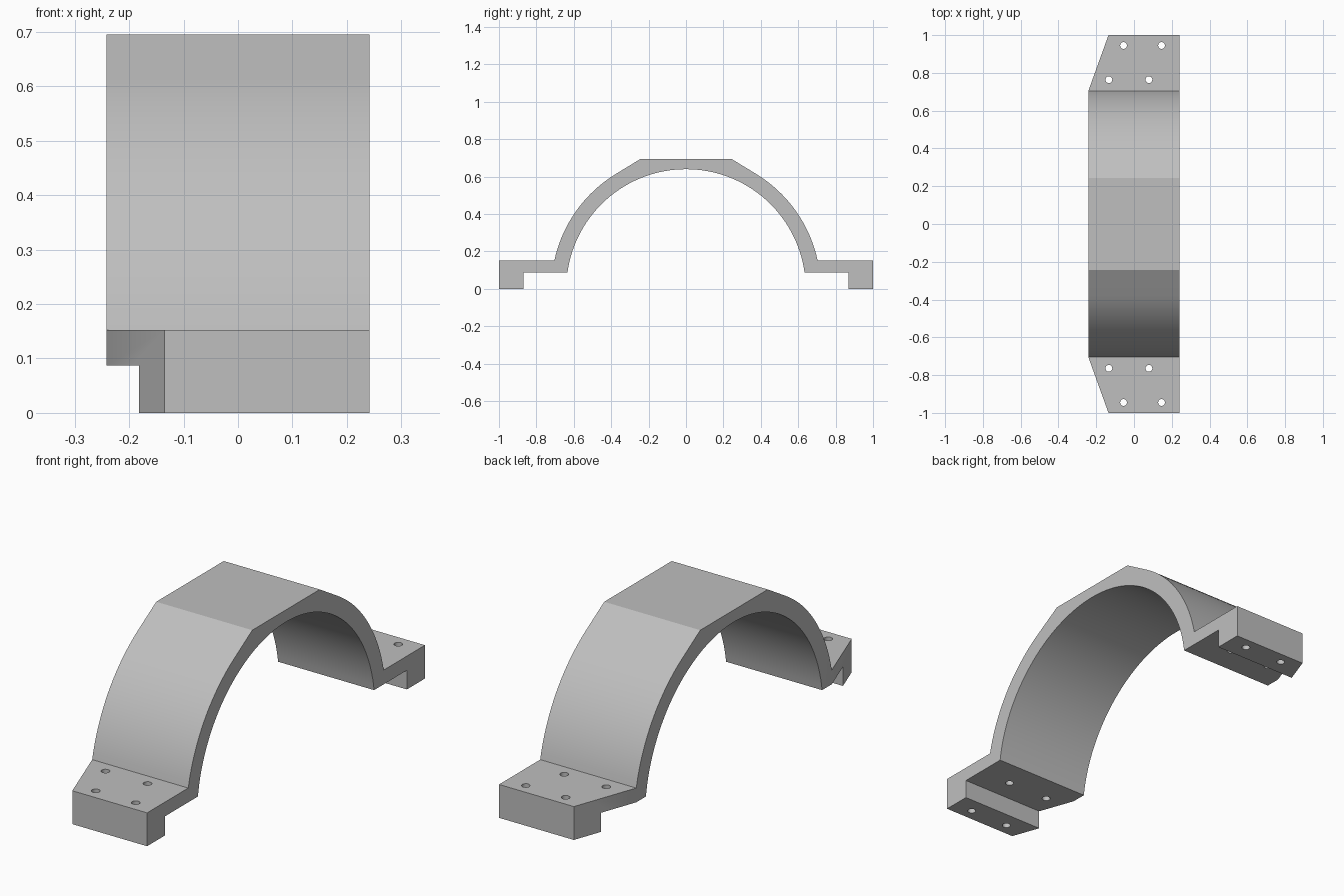
import bpy, bmesh
from math import sin, cos, asin, acos, radians, pi
from mathutils import Matrix

cube = bpy.data.objects.get("Cube")
if cube:
    bpy.data.objects.remove(cube, do_unlink=True)

HALF_W = 0.242                     # half width along x
R_IN, R_OUT = 0.64, 0.72           # arch radii, centred on the ground
TOP = 0.695                        # flat crown height
SHELF_LOW, SHELF_TOP = 0.087, 0.152
LEG_Y = 0.87                       # inner face of the feet
SHOULDER_Y = (R_OUT**2 - SHELF_TOP**2) ** 0.5

grey = bpy.data.materials.new("light grey")
grey.use_nodes = True
colour = (0.52, 0.52, 0.52, 1)
grey.diffuse_color = colour
grey.node_tree.nodes["Principled BSDF"].inputs["Base Color"].default_value = colour


def make_object(name, bm):
    bmesh.ops.recalc_face_normals(bm, faces=bm.faces[:])
    mesh = bpy.data.meshes.new(name)
    bm.to_mesh(mesh)
    bm.free()
    obj = bpy.data.objects.new(name, mesh)
    bpy.context.collection.objects.link(obj)
    return obj


def prism(bm, points, offset):
    """Close the outline into a face and extrude it into a solid."""
    face = bm.faces.new([bm.verts.new(p) for p in points])
    new = bmesh.ops.extrude_face_region(bm, geom=[face])["geom"]
    bmesh.ops.translate(bm, vec=offset, verts=[v for v in new if isinstance(v, bmesh.types.BMVert)])


def arc(radius, start, end, steps):
    """Points (y, z), angles measured from straight up."""
    angles = [start + (end - start) * i / steps for i in range(steps + 1)]
    return [(radius * sin(a), radius * cos(a)) for a in angles]


# Half outline: crown, sloped facet, outer arc, flange and foot, inner arc
inner = arc(R_IN, acos(SHELF_LOW / R_IN), 0, 32)
half = [(0.243, TOP)] + arc(R_OUT, radians(31.5), asin(SHOULDER_Y / R_OUT), 20)
half += [(1, SHELF_TOP), (1, 0), (LEG_Y, 0), (LEG_Y, SHELF_LOW)] + inner
outline = half + [(-y, z) for y, z in reversed(half[:-1])]

bm = bmesh.new()
prism(bm, [(-HALF_W, y, z) for y, z in outline], (2 * HALF_W, 0, 0))
bracket = make_object("arched_bracket", bm)
bracket.data.materials.append(grey)

# Cutters: tapered flange sides and bolt holes, on both ends
bm = bmesh.new()
slope = (HALF_W - 0.135) / (1 - SHOULDER_Y)
reach = 0.1
for side in (-1, 1):
    wedge = [(-HALF_W - slope * reach, SHOULDER_Y - reach),
             (-HALF_W + slope * (1 - SHOULDER_Y + reach), 1 + reach),
             (-0.5, 1 + reach), (-0.5, SHOULDER_Y - reach)]
    prism(bm, [(x, side * y, -0.1) for x, y in wedge], (0, 0, 0.4))
    for x, y in [(-0.055, 0.945), (0.146, 0.945), (-0.133, 0.764), (0.079, 0.764)]:
        bmesh.ops.create_cone(bm, cap_ends=True, segments=24, radius1=0.018, radius2=0.018,
                              depth=0.4, matrix=Matrix.Translation((x, side * y, 0.1)))
cutter = make_object("flange_cutter", bm)
cutter.hide_render = True
cutter.data.materials.append(grey)

cut = bracket.modifiers.new("cut flanges", "BOOLEAN")
cut.operation = "DIFFERENCE"
cut.solver = "EXACT"
cut.object = cutter
bpy.ops.object.select_all(action="DESELECT")
bpy.context.view_layer.objects.active = bracket
bracket.select_set(True)
bpy.ops.object.modifier_apply(modifier=cut.name)
bpy.data.objects.remove(cutter, do_unlink=True)

# Smooth arch and holes, crisp corners
bpy.ops.object.shade_smooth_by_angle(angle=radians(20))
